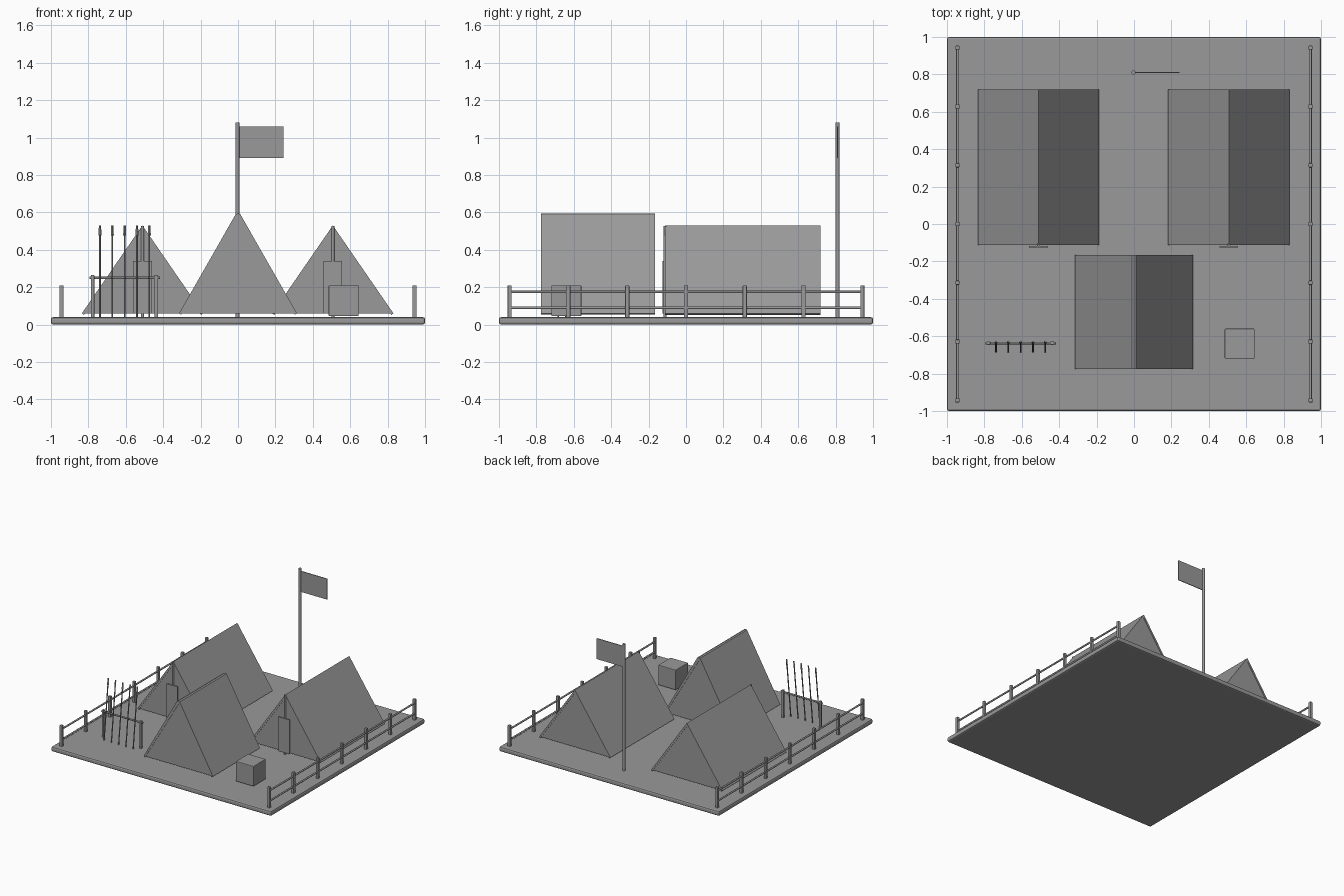
import bpy, bmesh, math
from mathutils import Vector

if "Cube" in bpy.data.objects:
    bpy.data.objects.remove(bpy.data.objects["Cube"])

grey = bpy.data.materials.new("camp grey")
grey.diffuse_color = (0.32, 0.32, 0.32, 1)
grey.use_nodes = True
grey.node_tree.nodes["Principled BSDF"].inputs["Base Color"].default_value = grey.diffuse_color


def finish(name, bm, bevel=0):
    bmesh.ops.recalc_face_normals(bm, faces=bm.faces)
    me = bpy.data.meshes.new(name)
    bm.to_mesh(me)
    bm.free()
    me.materials.append(grey)
    ob = bpy.data.objects.new(name, me)
    bpy.context.collection.objects.link(ob)
    if bevel:
        m = ob.modifiers.new("bevel", 'BEVEL')
        m.width = bevel
        m.segments = 2
    return ob


def box(name, lo, hi, bevel=0):
    bm = bmesh.new()
    bmesh.ops.create_cube(bm, size=1)
    for v in bm.verts:
        v.co = [(a + b) / 2 + c * (b - a) for a, b, c in zip(lo, hi, v.co)]
    return finish(name, bm, bevel)


def rod(name, a, b, r, sides=10, r2=None):
    a, b = Vector(a), Vector(b)
    bm = bmesh.new()
    bmesh.ops.create_cone(bm, cap_ends=True, segments=sides, radius1=r,
                          radius2=r if r2 is None else r2, depth=(b - a).length)
    rot = (b - a).to_track_quat('Z', 'Y')
    for v in bm.verts:
        v.co = rot @ v.co + (a + b) / 2
    if sides > 4:
        for f in bm.faces:
            f.smooth = len(f.verts) == 4
    return finish(name, bm)


def extrude_profile(name, pts, y0, y1):
    """Extrude an x-z outline along y."""
    bm = bmesh.new()
    face = bm.faces.new([bm.verts.new((x, y0, z)) for x, z in pts])
    new = bmesh.ops.extrude_face_region(bm, geom=[face])["geom"]
    bmesh.ops.translate(bm, vec=(0, y1 - y0, 0),
                        verts=[g for g in new if isinstance(g, bmesh.types.BMVert)])
    return finish(name, bm)


def tent(name, cx, half, y0, y1, top, ridge, t=0.014):
    z0 = 0.06
    # canvas body, closed at both ends
    extrude_profile(name + "_body", [(cx - half + t, z0), (cx + half - t, z0), (cx, top - t)],
                    y0 + 0.003, y1 - 0.003)
    # sloping roof panels
    n = Vector((top - z0, half)).normalized() * t
    for s, side in ((-1, "left"), (1, "right")):
        pts = [(cx, top), (cx + s * ridge, top - 0.004), (cx + s * half, z0),
               (cx + s * (half - n.x), z0 - n.y), (cx, top - 2 * t)]
        extrude_profile(name + "_" + side + "_panel", pts, y0, y1)


# ground board
box("ground_board", (-1, -1, 0), (1, 1, 0.04), 0.012)

# tents
tent("front_tent", 0, 0.315, -0.775, -0.165, 0.595, 0.012)
for cx, side in ((-0.511, "left"), (0.507, "right")):
    tent(side + "_tent", cx, 0.324, -0.112, 0.72, 0.53, 0.003)
    rod(side + "_tent_pole", (cx, -0.112, 0.035), (cx, -0.112, 0.528), 0.008)
    box(side + "_tent_door", (cx - 0.05, -0.126, 0.06), (cx + 0.05, -0.118, 0.34))

# flag
rod("flag_pole", (-0.003, 0.81, 0.03), (-0.003, 0.81, 1.08), 0.011, 12)
box("flag", (0.005, 0.807, 0.89), (0.243, 0.813, 1.06))

# crate
box("crate", (0.485, -0.72, 0.045), (0.645, -0.56, 0.21), 0.004)

# side fences
for x, side in ((-0.944, "left"), (0.944, "right")):
    for i in range(7):
        y = -0.943 + i * 0.3143
        box(f"{side}_fence_post_{i}", (x - 0.011, y - 0.011, 0.035), (x + 0.011, y + 0.011, 0.21), 0.004)
    for z in (0.09, 0.175):
        rod(side + "_fence_rail", (x, -0.944, z), (x, 0.944, z), 0.007, 8)

# spear rack
for x in (-0.777, -0.437):
    box("rack_post", (x - 0.009, -0.646, 0.035), (x + 0.009, -0.628, 0.265), 0.003)
rod("rack_bar", (-0.793, -0.637, 0.25), (-0.418, -0.637, 0.25), 0.007, 8)

# leaning spears
for i in range(5):
    x = -0.738 + i * 0.066
    a, b = Vector((x, -0.688, 0.004)), Vector((x, -0.629, 0.53))
    rod(f"spear_shaft_{i}", a, a.lerp(b, 0.92), 0.0045, 8)
    rod(f"spear_tip_{i}", a.lerp(b, 0.9), b, 0.008, 4, 0.006)
